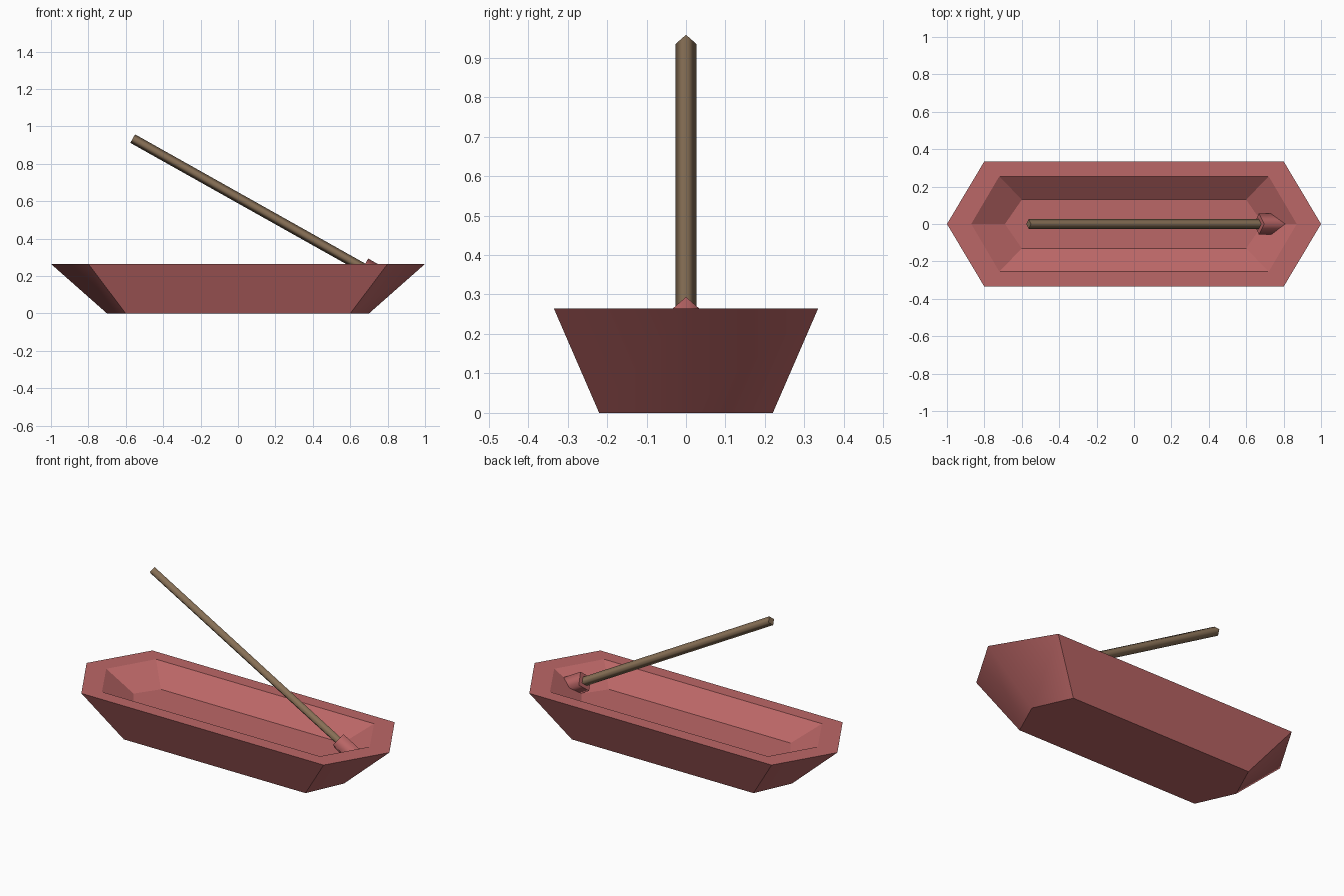
import bpy, bmesh, math
from mathutils import Vector

if "Cube" in bpy.data.objects:
    bpy.data.objects.remove(bpy.data.objects["Cube"])


def material(name, rgb):
    m = bpy.data.materials.new(name)
    m.diffuse_color = (*rgb, 1)
    m.use_nodes = True
    m.node_tree.nodes["Principled BSDF"].inputs["Base Color"].default_value = m.diffuse_color
    return m


red = material("dusty red", (0.50, 0.135, 0.135))
brown = material("wood brown", (0.25, 0.165, 0.095))


def make_object(name, bm, mat):
    bmesh.ops.recalc_face_normals(bm, faces=bm.faces)
    mesh = bpy.data.meshes.new(name)
    bm.to_mesh(mesh)
    bm.free()
    mesh.materials.append(mat)
    obj = bpy.data.objects.new(name, mesh)
    bpy.context.collection.objects.link(obj)
    return obj


def loft(rings):
    """Bridge equal-length rings of points and cap both ends."""
    bm = bmesh.new()
    loops = [[bm.verts.new(p) for p in ring] for ring in rings]
    n = len(loops[0])
    for a, b in zip(loops, loops[1:]):
        for i in range(n):
            j = (i + 1) % n
            bm.faces.new((a[i], a[j], b[j], b[i]))
    bm.faces.new(loops[0])
    bm.faces.new(loops[-1])
    return bm


def hexagon(tip, corner, half_width, z):
    return [(tip, 0, z), (corner, half_width, z), (-corner, half_width, z),
            (-tip, 0, z), (-corner, -half_width, z), (corner, -half_width, z)]


# Hull: underside, outer rim, inner rim, raised floor
hull = loft([hexagon(0.70, 0.60, 0.22, 0.0),
             hexagon(1.00, 0.80, 0.335, 0.265),
             hexagon(0.87, 0.72, 0.255, 0.265),
             hexagon(0.69, 0.60, 0.13, 0.165)])
bmesh.ops.recalc_face_normals(hull, faces=hull.faces)
# the two outer faces of each pointed end blend together, the rest stay flat
for f in hull.faces:
    f.smooth = f.normal.z < -0.5 and abs(f.normal.x) > 0.3
for e in hull.edges:
    e.smooth = all(f.smooth for f in e.link_faces)
make_object("boat_hull", hull, red)

# Oar: four-sided shaft and blade along one sloping axis
top = Vector((-0.563, 0, 0.935))
neck = Vector((0.668, 0, 0.244))
axis = (neck - top).normalized()
side = Vector((0, 1, 0))
up = side.cross(axis)


def diamond(centre, r):
    return [centre + side * r, centre + up * r, centre - side * r, centre - up * r]


def rod(name, start, end, r, mat):
    bm = loft([diamond(start, r), diamond(end, r)])
    for f in bm.faces:
        f.smooth = len([v for v in f.verts if abs((v.co - start).dot(axis)) < 1e-4]) == 2
    for e in bm.edges:
        e.smooth = all(f.smooth for f in e.link_faces)
    return make_object(name, bm, mat)


rod("oar_shaft", top, neck + axis * 0.02, 0.026, brown)
rod("oar_blade", neck, neck + axis * 0.15, 0.057, red)
